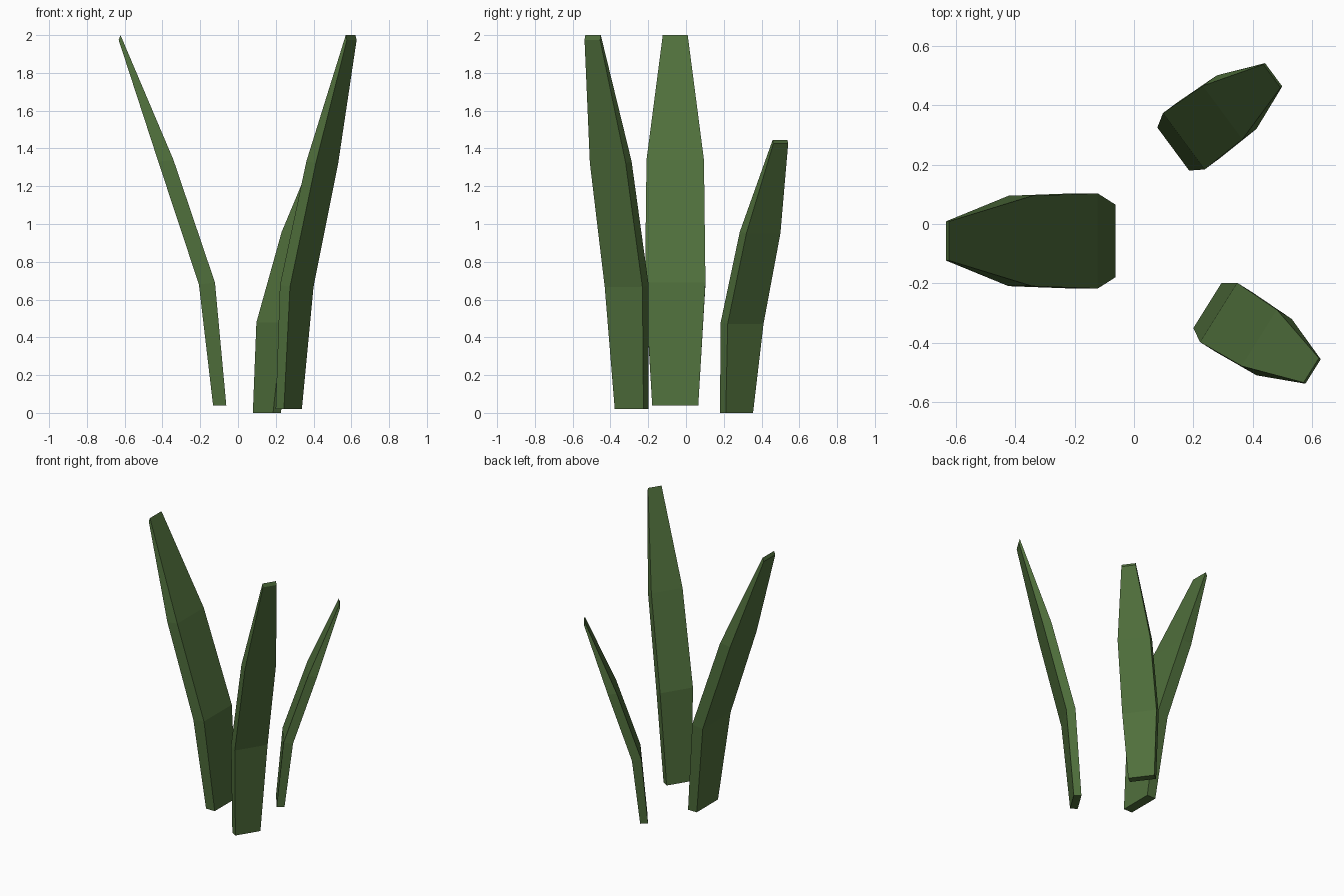
import bpy, bmesh, math
from mathutils import Matrix

if "Cube" in bpy.data.objects:
    bpy.data.objects.remove(bpy.data.objects["Cube"])

green = bpy.data.materials.new("leaf_green")
green.diffuse_color = (0.08, 0.16, 0.045, 1)
green.use_nodes = True
green.node_tree.nodes["Principled BSDF"].inputs["Base Color"].default_value = green.diffuse_color

# Leaf sections from base to tip: inner (out, z), outer (out, z), half width
SECTIONS = [
    ((0.00, 0.00), (0.07, 0.00), 0.122),
    ((0.06, 0.65), (0.145, 0.64), 0.160),
    ((0.28, 1.30), (0.36, 1.29), 0.152),
    ((0.56, 1.96), (0.57, 1.935), 0.066),
]


def make_leaf(name, base, angle, width_scale, height_scale):
    """Four-sided tapering blade that bends outward along the given heading."""
    bm = bmesh.new()
    rings = []
    for (ui, zi), (uo, zo), w in SECTIONS:
        rings.append([bm.verts.new(p) for p in
                      ((ui, -w, zi), (uo, -w, zo), (uo, w, zo), (ui, w, zi))])
    for a, b in zip(rings, rings[1:]):
        for i in range(4):
            j = (i + 1) % 4
            bm.faces.new((a[i], a[j], b[j], b[i]))
    bm.faces.new(rings[0][::-1])
    bm.faces.new(rings[-1])
    bmesh.ops.transform(
        bm, verts=bm.verts,
        matrix=Matrix.Translation(base)
        @ Matrix.Rotation(math.radians(angle), 4, 'Z')
        @ Matrix.Diagonal((width_scale, width_scale, height_scale, 1)))
    bmesh.ops.recalc_face_normals(bm, faces=bm.faces)
    mesh = bpy.data.meshes.new(name)
    bm.to_mesh(mesh)
    bm.free()
    mesh.materials.append(green)
    bpy.context.collection.objects.link(bpy.data.objects.new(name, mesh))


# Three leaves fanning out from the middle
make_leaf("left_leaf", (-0.062, -0.057, 0.04), 180, 1.0, 1.0)
make_leaf("front_right_leaf", (0.247, -0.274, 0.02), -32, 0.735, 1.01)
make_leaf("back_right_leaf", (0.132, 0.252, 0.0), 36.5, 0.737, 0.737)
